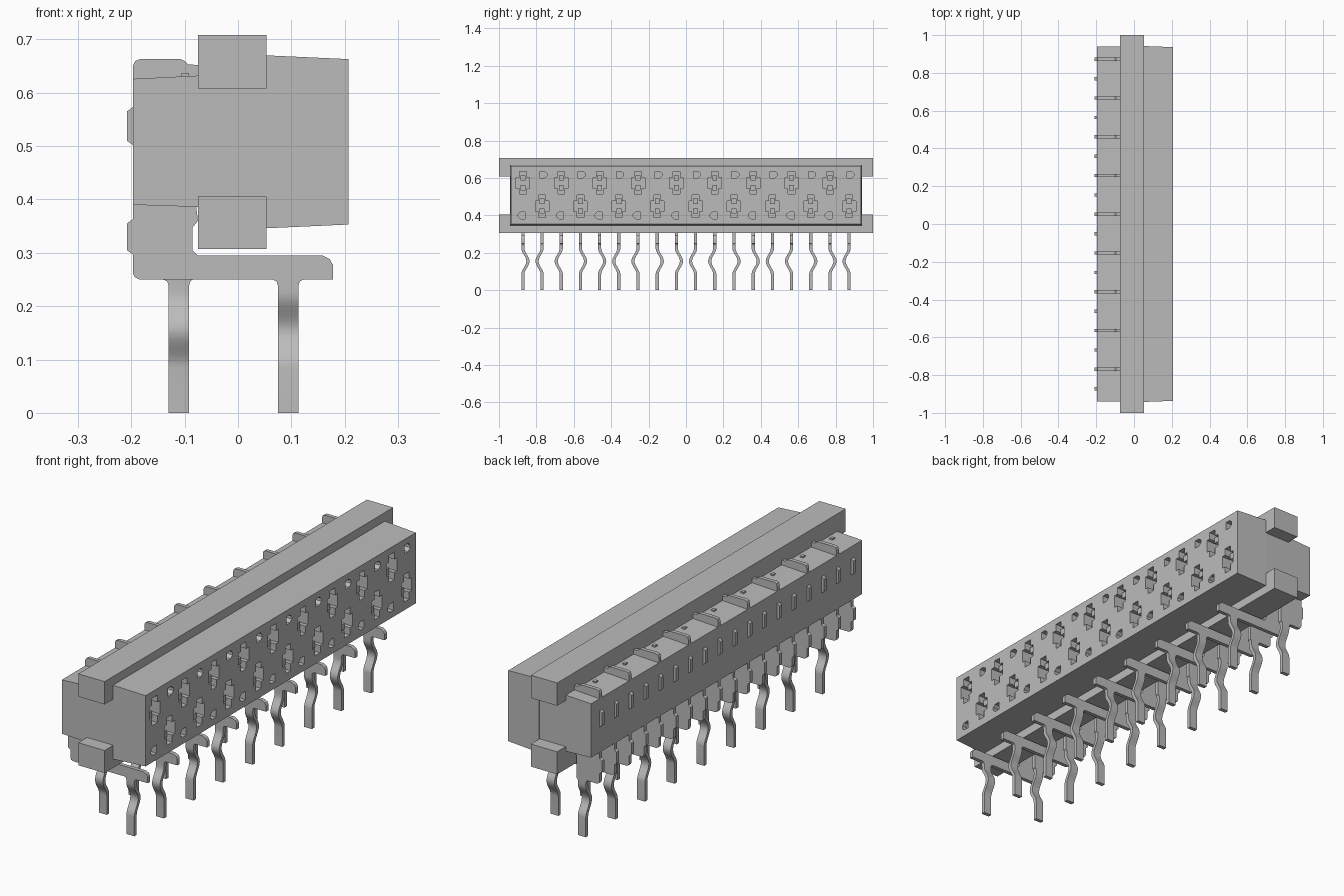
import bpy
import bmesh
import math

if "Cube" in bpy.data.objects:
    bpy.data.objects.remove(bpy.data.objects["Cube"], do_unlink=True)

grey = bpy.data.materials.new("plain_grey")
grey.use_nodes = True
colour = (0.5, 0.5, 0.5, 1)
grey.diffuse_color = colour
grey.node_tree.nodes["Principled BSDF"].inputs["Base Color"].default_value = colour

COUNT, PITCH, PLATE = 18, 0.1026, 0.017
POSITIONS = [(i, (i - (COUNT - 1) / 2) * PITCH) for i in range(COUNT)]


def prism(bm, points, axis, low, high):
    """Extrude a closed outline: (x, z) along y, or (y, z) along x."""
    def place(p, d):
        return (p[0], d, p[1]) if axis == "y" else (d, p[0], p[1])
    a = [bm.verts.new(place(p, low)) for p in points]
    b = [bm.verts.new(place(p, high)) for p in points]
    bm.faces.new(a)
    bm.faces.new(b[::-1])
    for i in range(len(a)):
        j = (i + 1) % len(a)
        bm.faces.new((a[i], b[i], b[j], a[j]))


def rect(u0, u1, v0, v1):
    return [(u0, v0), (u1, v0), (u1, v1), (u0, v1)]


def finish(bm, name, smooth=False):
    bmesh.ops.recalc_face_normals(bm, faces=bm.faces)
    mesh = bpy.data.meshes.new(name)
    bm.to_mesh(mesh)
    bm.free()
    mesh.materials.append(grey)
    obj = bpy.data.objects.new(name, mesh)
    bpy.context.collection.objects.link(obj)
    bpy.ops.object.select_all(action="DESELECT")
    obj.select_set(True)
    bpy.context.view_layer.objects.active = obj
    if smooth:
        bpy.ops.object.shade_smooth_by_angle(angle=math.radians(35))
    return obj


# Pocket cutter: staggered cross slots and small keyed holes
bm = bmesh.new()
for i, y in POSITIONS:
    even = i % 2 == 0
    zc = 0.574 if even else 0.449
    w, n, t, h = 0.036, 0.018, 0.029, 0.06
    cross = [(-n, -h), (n, -h), (n, -t), (w, -t), (w, t), (n, t),
             (n, h), (-n, h), (-n, t), (-w, t), (-w, -t), (-n, -t)]
    prism(bm, [(y + u, zc + v) for u, v in cross], "x", 0.08, 0.25)
    s, zk = (-1, 0.4) if even else (1, 0.618)
    key = [(-0.012, -0.018), (0.012, -0.018), (0.026, -0.006),
           (0.026, 0.006), (0.012, 0.018), (-0.012, 0.018)]
    prism(bm, [(y + s * u, zk + v) for u, v in key], "x", 0.12, 0.25)
cutter = finish(bm, "pocket_cutter")
cutter.hide_render = True

# Tapered mating block
bm = bmesh.new()
prism(bm, rect(-0.942, 0.942, 0.346, 0.670), "x", 0.053, 0.207)
for v in bm.verts:
    if v.co.x > 0.1:
        v.co.y *= 0.994
        v.co.z += 0.007 if v.co.z < 0.5 else -0.007
block = finish(bm, "mating_block")
cut = block.modifiers.new("pockets", "BOOLEAN")
cut.object = cutter
cut.solver = "EXACT"
bpy.ops.object.modifier_apply(modifier=cut.name)
bpy.data.objects.remove(cutter, do_unlink=True)

# Central flange with four end tabs
bm = bmesh.new()
half = [(1, 0.307), (1, 0.406), (0.94, 0.406), (0.94, 0.608), (1, 0.608), (1, 0.708)]
prism(bm, half + [(-y, z) for y, z in reversed(half)], "x", -0.075, 0.053)
finish(bm, "flange")

# Rear block
bm = bmesh.new()
prism(bm, [(-0.197, 0.39), (-0.075, 0.386), (-0.075, 0.632), (-0.197, 0.626)],
      "y", -0.94, 0.94)
finish(bm, "rear_block")

# Contact outlines, shared rear edge first
rear_edge = [(-0.08, 0.4), (-0.197, 0.4), (-0.197, 0.363), (-0.208, 0.355),
             (-0.208, 0.305), (-0.197, 0.297), (-0.197, 0.262),
             (-0.193, 0.254), (-0.185, 0.25)]
neck = [(-0.085, 0.305), (-0.085, 0.348), (-0.075, 0.36)]


def leg_root(x):
    return [(x - 0.03, 0.25), (x - 0.022, 0.247), (x - 0.019, 0.238),
            (x + 0.019, 0.238), (x + 0.022, 0.247), (x + 0.03, 0.25)]


REAR_LEG, FRONT_LEG = -0.111, 0.094
long_plate = (rear_edge + leg_root(FRONT_LEG) +
              [(0.178, 0.25), (0.178, 0.277), (0.172, 0.288), (0.158, 0.295),
               (-0.075, 0.295)] + neck)
short_plate = rear_edge + leg_root(REAR_LEG)[:-1] + [(-0.085, 0.25)] + neck
lug = [(-0.197, 0.615), (-0.197, 0.65), (-0.193, 0.659), (-0.184, 0.663),
       (-0.108, 0.663), (-0.099, 0.659), (-0.094, 0.653), (-0.075, 0.652),
       (-0.075, 0.615)]
bump = [(-0.19, 0.5), (-0.197, 0.502), (-0.208, 0.51), (-0.208, 0.565),
        (-0.197, 0.573), (-0.19, 0.575)]

plates, legs, tops, bumps, tines = [bmesh.new() for _ in range(5)]
for i, y in POSITIONS:
    even = i % 2 == 0
    y0, y1 = y - PLATE / 2, y + PLATE / 2
    prism(plates, long_plate if even else short_plate, "y", y0, y1)
    prism(tops, rect(-0.106, -0.092, 0.62, 0.637) if even else lug, "y", y0, y1)
    prism(bumps, bump, "y", y0, y1)

    # Kinked leg, bending to alternate sides in pairs
    side = 1 if i % 4 in (0, 3) else -1
    path = [(0, 0.24)]
    for k in range(17):
        a = k / 16
        path.append((side * 0.0135 * (1 - math.cos(2 * math.pi * a)), 0.225 - 0.14 * a))
    path.append((0, 0))
    outline = [(y0 + d, z) for d, z in path] + [(y1 + d, z) for d, z in reversed(path)]
    x = FRONT_LEG if even else REAR_LEG
    prism(legs, outline, "x", x - 0.019, x + 0.019)

    # Spring tines inside the pocket
    zc = 0.574 if even else 0.449
    for s in (-1, 1):
        a, b = sorted((zc + s * 0.012, zc + s * 0.04))
        prism(tines, rect(y - 0.013, y + 0.013, a, b), "x", 0.081, 0.185)

finish(plates, "contact_plates")
finish(legs, "contact_legs", smooth=True)
finish(tops, "contact_tops")
finish(bumps, "rear_bumps")
finish(tines, "contact_tines")
